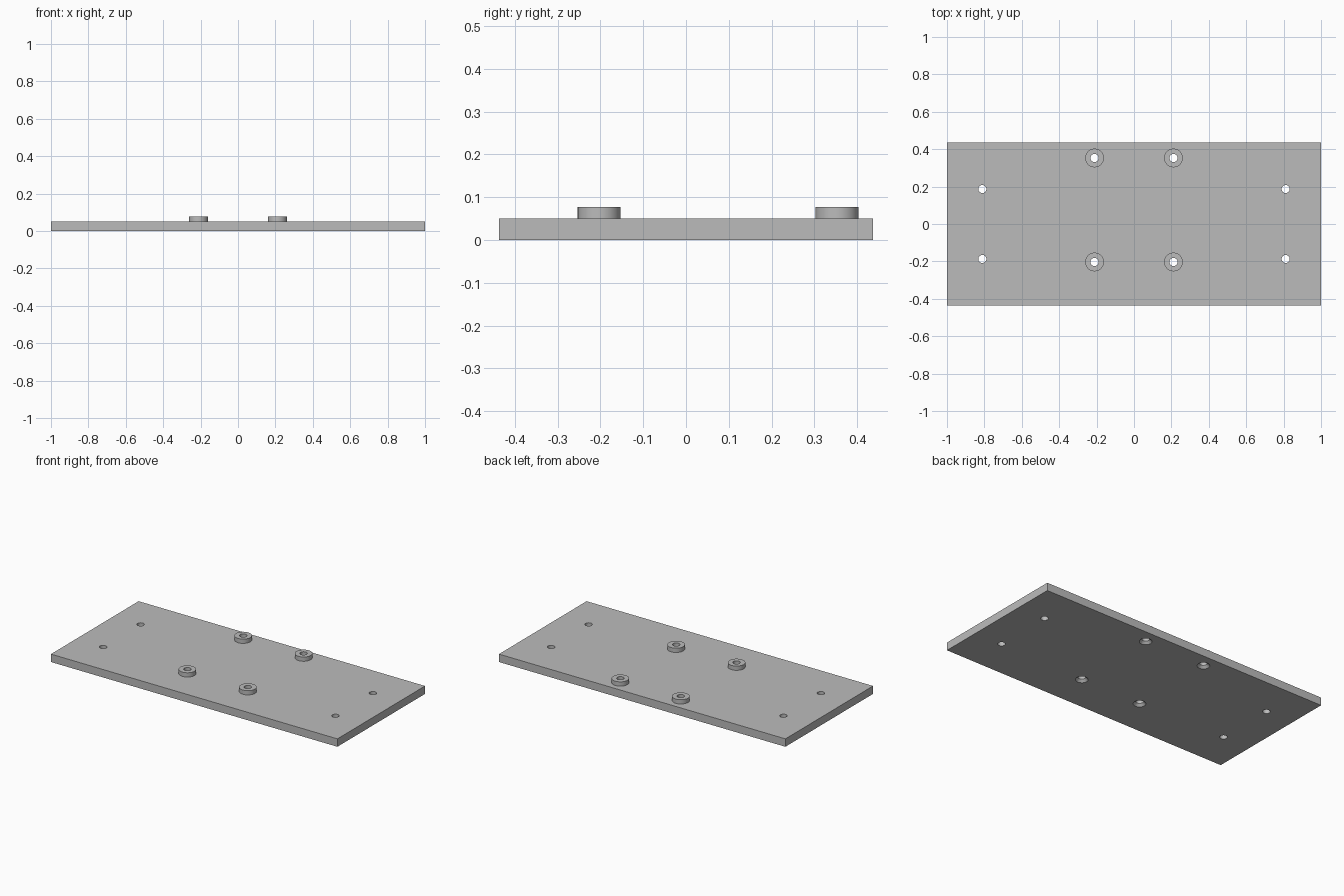
import bpy, math
from mathutils import Vector

cube = bpy.data.objects.get("Cube")
if cube:
    bpy.data.objects.remove(cube, do_unlink=True)

WIDTH, DEPTH, THICK, TOP = 2.0, 0.874, 0.05, 0.077
HOLE_R, BOSS_R, SINK_R, SINK_H = 0.0215, 0.05, 0.036, 0.015
SIDES = 48

grey = bpy.data.materials.new("plain_grey")
grey.use_nodes = True
grey.diffuse_color = (0.5, 0.5, 0.5, 1)
grey.node_tree.nodes["Principled BSDF"].inputs["Base Color"].default_value = (0.5, 0.5, 0.5, 1)


def revolve(name, profile, center, closed=False):
    """Turn a radius/height profile around a vertical axis; open profiles get end caps."""
    verts = [(r * math.cos(a), r * math.sin(a), z)
             for r, z in profile
             for a in (2 * math.pi * i / SIDES for i in range(SIDES))]
    n = len(profile)
    faces = []
    for k in range(n if closed else n - 1):
        a, b = k * SIDES, (k + 1) % n * SIDES
        for i in range(SIDES):
            j = (i + 1) % SIDES
            faces.append((a + i, a + j, b + j, b + i))
    if not closed:
        faces.append(tuple(reversed(range(SIDES))))
        faces.append(tuple(range((n - 1) * SIDES, n * SIDES)))
    mesh = bpy.data.meshes.new(name)
    mesh.from_pydata(verts, [], faces)
    mesh.materials.append(grey)
    obj = bpy.data.objects.new(name, mesh)
    obj.location = (*center, 0)
    bpy.context.collection.objects.link(obj)
    return obj


def smooth(obj):
    bpy.ops.object.select_all(action="DESELECT")
    obj.select_set(True)
    bpy.context.view_layer.objects.active = obj
    bpy.ops.object.shade_smooth_by_angle(angle=math.radians(30))


# Flat base plate
bpy.ops.mesh.primitive_cube_add(size=1, location=(0, 0, THICK / 2))
plate = bpy.context.object
plate.name = "base_plate"
plate.scale = (WIDTH, DEPTH, THICK)
bpy.ops.object.transform_apply(location=True, scale=True)
plate.data.materials.append(grey)

# Hole positions: plain holes near the ends, bosses around the middle
end_holes = [(x, y) for x in (-0.811, 0.811) for y in (-0.187, 0.187)]
boss_holes = [(x, y) for x in (-0.211, 0.211) for y in (-0.203, 0.353)]

# Cutters: straight drills, and drills countersunk from below
drill = [(HOLE_R, -0.02), (HOLE_R, 0.1)]
sink = [(SINK_R, -0.02), (SINK_R, 0), (HOLE_R, SINK_H), (HOLE_R, 0.1)]
cutters = [revolve("drill_cutter", drill, c) for c in end_holes]
cutters += [revolve("countersink_cutter", sink, c) for c in boss_holes]
for cutter in cutters:
    cutter.hide_render = True
    mod = plate.modifiers.new("hole", "BOOLEAN")
    mod.operation = "DIFFERENCE"
    mod.solver = "EXACT"
    mod.object = cutter
    bpy.context.view_layer.objects.active = plate
    bpy.ops.object.modifier_apply(modifier=mod.name)
for cutter in cutters:
    bpy.data.objects.remove(cutter, do_unlink=True)
smooth(plate)

# Raised ring bosses
ring = [(HOLE_R, THICK), (BOSS_R, THICK), (BOSS_R, TOP), (HOLE_R, TOP)]
for i, c in enumerate(boss_holes):
    smooth(revolve(f"boss_{i + 1}", ring, c, closed=True))
